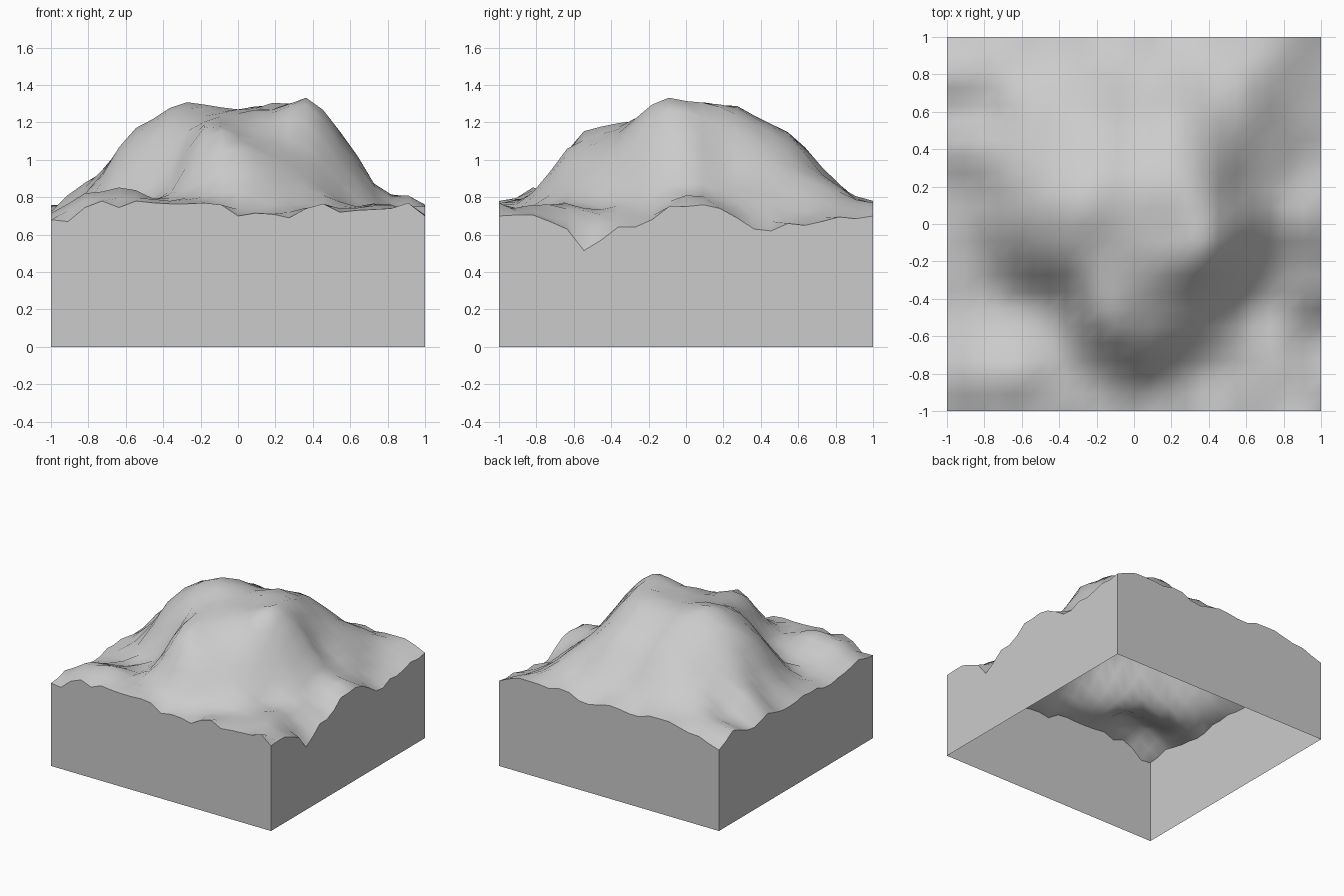
import bpy, bmesh, math, random

random.seed(4)
N = 22  # grid cells per side

# Coarse survey of the hill: rows run front to back, columns left to right
SURVEY = [
    [.68, .76, .76, .77, .77, .70, .71, .75, .73, .74, .70],
    [.71, .82, .85, .78, .82, .82, .77, .73, .74, .76, .70],
    [.68, .74, .77, .80, 1.00, 1.06, .98, .85, .76, .74, .58],
    [.66, .70, .75, .87, 1.15, 1.15, 1.12, .99, .79, .72, .62],
    [.69, .75, .97, 1.13, 1.20, 1.23, 1.25, 1.25, .98, .74, .68],
    [.68, .83, 1.10, 1.23, 1.27, 1.26, 1.28, 1.29, 1.07, .79, .76],
    [.67, .84, 1.10, 1.23, 1.28, 1.26, 1.30, 1.24, .95, .79, .72],
    [.69, .87, 1.01, 1.12, 1.18, 1.17, 1.23, 1.14, .94, .77, .63],
    [.67, .76, .92, 1.02, 1.06, 1.03, 1.08, 1.03, .92, .74, .65],
    [.75, .78, .82, .85, .87, .84, .87, .87, .85, .75, .68],
    [.67, .73, .76, .77, .74, .76, .73, .77, .76, .77, .70],
]
# Exact cut profiles along the front and right sides
FRONT = [.68, .67, .745, .78, .745, .78, .77, .765, .765, .77, .76, .70,
         .715, .71, .69, .74, .765, .72, .73, .735, .74, .77, .70]
RIGHT = [.70, .705, .705, .67, .63, .515, .57, .64, .64, .68, .75, .75,
         .76, .74, .69, .63, .62, .66, .65, .67, .695, .685, .70]
# Local knobs: x, y, height, radius
KNOBS = [(-.14, -.52, .07, .11), (.91, .05, .06, .13), (.05, -.72, .05, .10),
         (.25, .62, .02, .12), (-.91, .40, .05, .12), (.36, -.08, .03, .10),
         (-.30, .08, .02, .12)]


def spline(vals, t):
    """Catmull-Rom through evenly spaced values, t in 0..1."""
    f = t * (len(vals) - 1)
    i = min(int(f), len(vals) - 2)
    u = f - i
    a, b, c, d = (vals[max(0, min(len(vals) - 1, i + k))] for k in (-1, 0, 1, 2))
    return b + .5 * u * (c - a + u * (2*a - 5*b + 4*c - d + u * (3*(b - c) + d - a)))


def height(i, j):
    if j == 0:
        return FRONT[i]
    if i == N:
        return RIGHT[j]
    z = spline([spline(row, i / N) for row in SURVEY], j / N)
    x, y = -1 + 2*i/N, -1 + 2*j/N
    for kx, ky, h, r in KNOBS:
        z += h * math.exp(-((x - kx)**2 + (y - ky)**2) / r**2)
    return z + random.uniform(-.012, .012)


def make_object(name, bm, smooth):
    for f in bm.faces:
        f.smooth = smooth
    mesh = bpy.data.meshes.new(name)
    bm.to_mesh(mesh)
    bm.free()
    obj = bpy.data.objects.new(name, mesh)
    bpy.context.collection.objects.link(obj)
    return obj


def co(i, j):
    return (-1 + 2*i/N, -1 + 2*j/N, H[j][i])


H = [[height(i, j) for i in range(N + 1)] for j in range(N + 1)]

# Hill surface
bm = bmesh.new()
v = [[bm.verts.new(co(i, j)) for i in range(N + 1)] for j in range(N + 1)]
for j in range(N):
    for i in range(N):
        bm.faces.new((v[j][i], v[j][i+1], v[j+1][i+1], v[j+1][i]))
make_object("hill_surface", bm, True)

# Vertical side walls down to the ground, open underneath
sides = [[(i, 0) for i in range(N + 1)], [(N, j) for j in range(N + 1)],
         [(N - i, N) for i in range(N + 1)], [(0, N - j) for j in range(N + 1)]]
bm = bmesh.new()
for side in sides:
    top = [bm.verts.new(co(i, j)) for i, j in side]
    low = [bm.verts.new((t.co.x, t.co.y, 0)) for t in top]
    for k in range(N):
        bm.faces.new((low[k], low[k+1], top[k+1], top[k]))
make_object("side_walls", bm, False)
